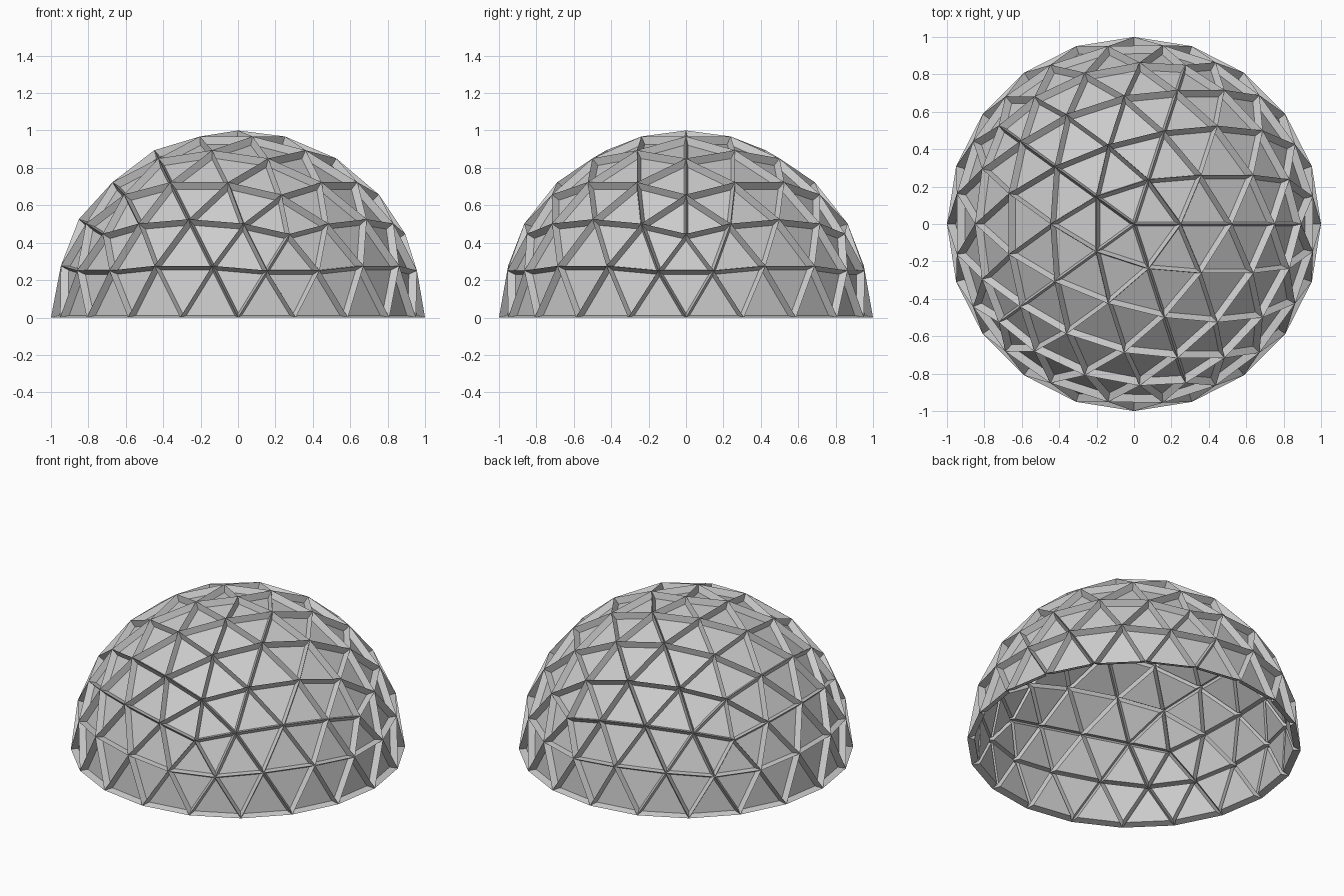
import bpy
import bmesh

# Remove the default cube only
cube = bpy.data.objects.get("Cube")
if cube:
    bpy.data.objects.remove(cube, do_unlink=True)

STRUT_HALF_WIDTH = 0.015
PANEL_DEPTH = 0.04

# Single plain grey
grey = bpy.data.materials.new("light_grey")
grey.use_nodes = True
colour = (0.6, 0.6, 0.6, 1.0)
grey.diffuse_color = colour
grey.node_tree.nodes["Principled BSDF"].inputs["Base Color"].default_value = colour

# Geodesic sphere, cut at the equator
bm = bmesh.new()
bmesh.ops.create_icosphere(bm, subdivisions=3, radius=1.0)
lower = [f for f in bm.faces if f.calc_center_median().z < 0]
bmesh.ops.delete(bm, geom=lower, context='FACES')

# Struts stay on the sphere; each triangular panel is inset and sunk inward
bmesh.ops.inset_individual(bm, faces=bm.faces[:], thickness=STRUT_HALF_WIDTH,
                           depth=-PANEL_DEPTH, use_even_offset=True)
for face in bm.faces:
    face.smooth = False

mesh = bpy.data.meshes.new("geodesic_dome")
bm.to_mesh(mesh)
bm.free()
mesh.materials.append(grey)
dome = bpy.data.objects.new("geodesic_dome", mesh)
bpy.context.collection.objects.link(dome)
